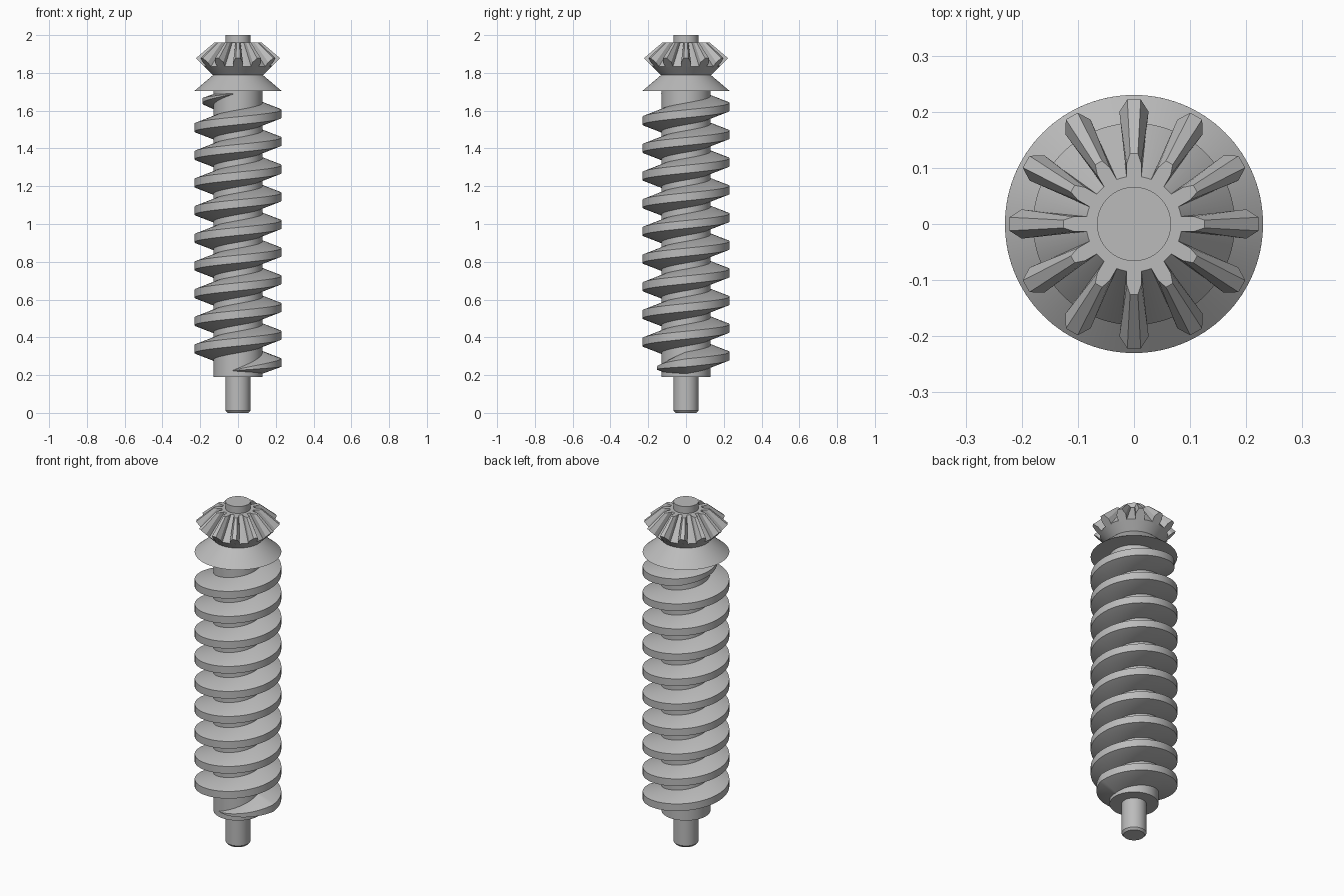
import bpy, bmesh
from math import sin, cos, tan, radians, pi

cube = bpy.data.objects.get("Cube")
if cube:
    bpy.data.objects.remove(cube, do_unlink=True)

steel = bpy.data.materials.new("grey_steel")
steel.use_nodes = True
GREY = (0.5, 0.5, 0.5, 1)
steel.diffuse_color = GREY
steel.node_tree.nodes["Principled BSDF"].inputs["Base Color"].default_value = GREY


def finish(name, bm, angle=25):
    bmesh.ops.recalc_face_normals(bm, faces=bm.faces)
    mesh = bpy.data.meshes.new(name)
    bm.to_mesh(mesh)
    bm.free()
    mesh.materials.append(steel)
    obj = bpy.data.objects.new(name, mesh)
    bpy.context.collection.objects.link(obj)
    bpy.ops.object.select_all(action='DESELECT')
    obj.select_set(True)
    bpy.context.view_layer.objects.active = obj
    bpy.ops.object.shade_smooth_by_angle(angle=radians(angle))
    return obj


def bridge(bm, a, b):
    n = len(a)
    for i in range(n):
        bm.faces.new((a[i], a[(i + 1) % n], b[(i + 1) % n], b[i]))


def turned(name, profile, sides=96):
    """Solid of revolution from (radius, height) points, capped at both ends."""
    bm = bmesh.new()
    rings = [[bm.verts.new((r * cos(2 * pi * i / sides), r * sin(2 * pi * i / sides), z))
              for i in range(sides)] for r, z in profile]
    for a, b in zip(rings, rings[1:]):
        bridge(bm, a, b)
    bm.faces.new(rings[0])
    bm.faces.new(rings[-1])
    return finish(name, bm)


# Shaft, worm core and collar
turned("lower_shaft", [(0.056, 0), (0.066, 0.012), (0.066, 0.20)])
turned("worm_core", [(0.13, 0.19), (0.13, 1.72)])
turned("collar_cone", [(0.23, 1.705), (0.13, 1.79)])
turned("bevel_gear_body", [(0.13, 1.785), (0.18, 1.835), (0.085, 1.96)])
turned("upper_shaft", [(0.066, 1.95), (0.066, 2.0)])

# Helical thread, fading into the core at both ends
PITCH, CORE, TIP = 0.1465, 0.13, 0.23
START, END = -105, 9 * 360 + 262
bm = bmesh.new()
previous = None
for deg in range(START, END + 1):
    if deg % 3 and deg != END:
        continue
    fade = max(0.03, min(1, (deg - START) / 105, (END - deg) / 150))
    a = radians(deg)
    mid = 0.265 + PITCH * deg / 360
    flank = (TIP - CORE) * tan(radians(20))
    tip_half, root_half = 0.021 * fade, (0.021 + flank) * fade
    tip = CORE + (TIP - CORE) * fade
    section = [(CORE - 0.01, -root_half), (CORE, -root_half), (tip, -tip_half),
               (tip, tip_half), (CORE, root_half), (CORE - 0.01, root_half)]
    ring = [bm.verts.new((r * cos(a), r * sin(a), mid + h)) for r, h in section]
    if previous:
        bridge(bm, previous, ring)
    else:
        bm.faces.new(ring)
    previous = ring
bm.faces.new(previous)
finish("worm_thread", bm)

# Bevel gear teeth: (radius, height, half width) from root to tip at each end
OUTER = [(0.175, 1.83, 0.023), (0.20, 1.856, 0.026), (0.222, 1.878, 0.012)]
INNER = [(0.082, 1.96, 0.013), (0.108, 1.96, 0.013), (0.126, 1.96, 0.007)]
bm = bmesh.new()
for k in range(12):
    a = 2 * pi * k / 12
    ends = []
    for end in (OUTER, INNER):
        outline = [(r, -w, z) for r, z, w in end] + [(r, w, z) for r, z, w in reversed(end)]
        ends.append([bm.verts.new((r * cos(a) - w * sin(a), r * sin(a) + w * cos(a), z))
                     for r, w, z in outline])
        bm.faces.new(ends[-1])
    bridge(bm, *ends)
finish("bevel_gear_teeth", bm, 15)
